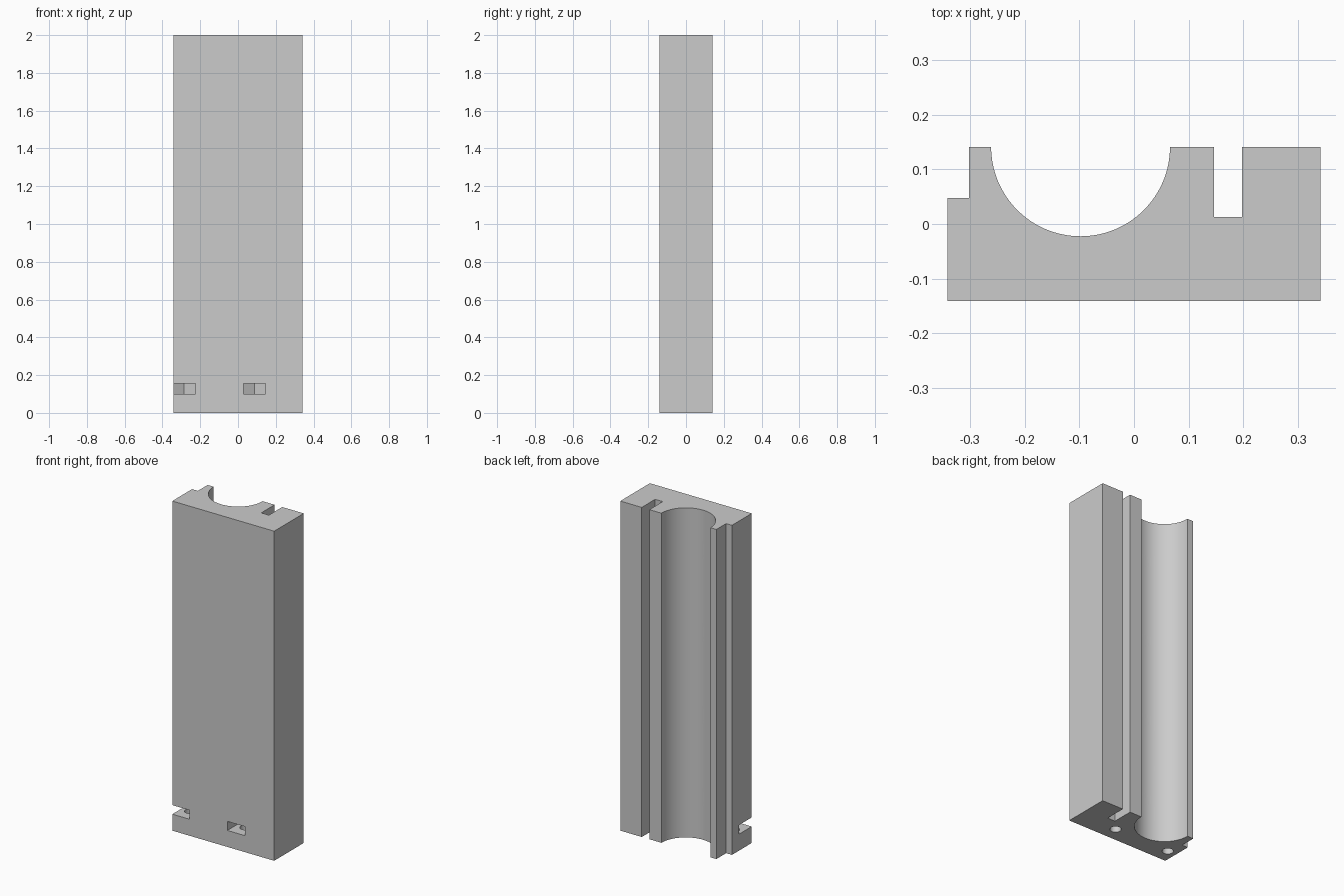
import bpy, bmesh
from math import cos, sin, pi, radians, sqrt
from mathutils import Matrix

cube = bpy.data.objects.get("Cube")
if cube:
    bpy.data.objects.remove(cube, do_unlink=True)

HX, HY, HEIGHT = 0.342, 0.1415, 2.0

grey = bpy.data.materials.new("plain grey")
grey.use_nodes = True
grey.diffuse_color = (0.6, 0.6, 0.6, 1)
grey.node_tree.nodes["Principled BSDF"].inputs["Base Color"].default_value = (0.6, 0.6, 0.6, 1)


def prism(name, points, low, high, along_y=False):
    """Extrude an outline along z, or an (x, z) outline along y."""
    bm = bmesh.new()
    face = bm.faces.new([bm.verts.new((a, b, low)) for a, b in points])
    grown = bmesh.ops.extrude_face_region(bm, geom=[face])["geom"]
    verts = [v for v in grown if isinstance(v, bmesh.types.BMVert)]
    bmesh.ops.translate(bm, verts=verts, vec=(0, 0, high - low))
    if along_y:
        for v in bm.verts:
            v.co = (v.co.x, v.co.z, v.co.y)
    bmesh.ops.recalc_face_normals(bm, faces=bm.faces)
    mesh = bpy.data.meshes.new(name)
    bm.to_mesh(mesh)
    bm.free()
    mesh.materials.append(grey)
    obj = bpy.data.objects.new(name, mesh)
    bpy.context.collection.objects.link(obj)
    return obj


def ring(x, y, radius, sides=32):
    # For six sides a corner points along the second axis
    return [(x + radius * sin(2 * pi * i / sides), y + radius * cos(2 * pi * i / sides))
            for i in range(sides)]


def cut(cutter):
    cutter.hide_render = True
    mod = block.modifiers.new("cut", 'BOOLEAN')
    mod.operation, mod.solver, mod.object = 'DIFFERENCE', 'EXACT', cutter
    bpy.context.view_layer.objects.active = block
    bpy.ops.object.modifier_apply(modifier=mod.name)
    bpy.data.objects.remove(cutter, do_unlink=True)


# Main block: stepped edge, round channel and square groove in the back
CX, CR = -0.098, 0.164
channel = [(CX + CR * cos(pi * i / 64), HY - CR * sin(pi * i / 64)) for i in range(65)]
profile = [(-HX, -HY), (HX, -HY), (HX, HY), (0.198, HY), (0.198, 0.013),
           (0.147, 0.013), (0.147, HY)] + channel
profile += [(-0.303, HY), (-0.303, 0.048), (-HX, 0.048)]
block = prism("rail_block", profile, 0, HEIGHT)

# Bolt holes from the front with hexagonal nut pockets in the channel
for z in (0.25, 0.75, 1.25, 1.75):
    cut(prism("nut_pocket", ring(CX, z, 0.115 / sqrt(3), 6), -0.055, 0.1, True))
    cut(prism("bolt_hole", ring(CX, z, 0.0325), -0.2, 0.05, True))

# Counterbored hole beside the groove
cut(prism("counterbore", ring(0.26, 0.5, 0.063), -0.2, -0.04, True))
cut(prism("through_hole", ring(0.26, 0.5, 0.0315), -0.1, 0.2, True))

# Nut slots open to the front, with screw holes from the bottom
NY, A = -0.053, 0.059
R = 2 * A / sqrt(3)
for x in (-0.285, 0.087):
    slot = [(x - A, -0.2), (x + A, -0.2), (x + A, NY + R / 2),
            (x, NY + R), (x - A, NY + R / 2)]
    cut(prism("nut_slot", slot, 0.1, 0.155))
    cut(prism("screw_hole", ring(x, NY, 0.031), -0.1, 0.25))

bpy.ops.object.select_all(action='DESELECT')
block.select_set(True)
bpy.context.view_layer.objects.active = block
bpy.ops.object.shade_smooth_by_angle(angle=radians(30))
